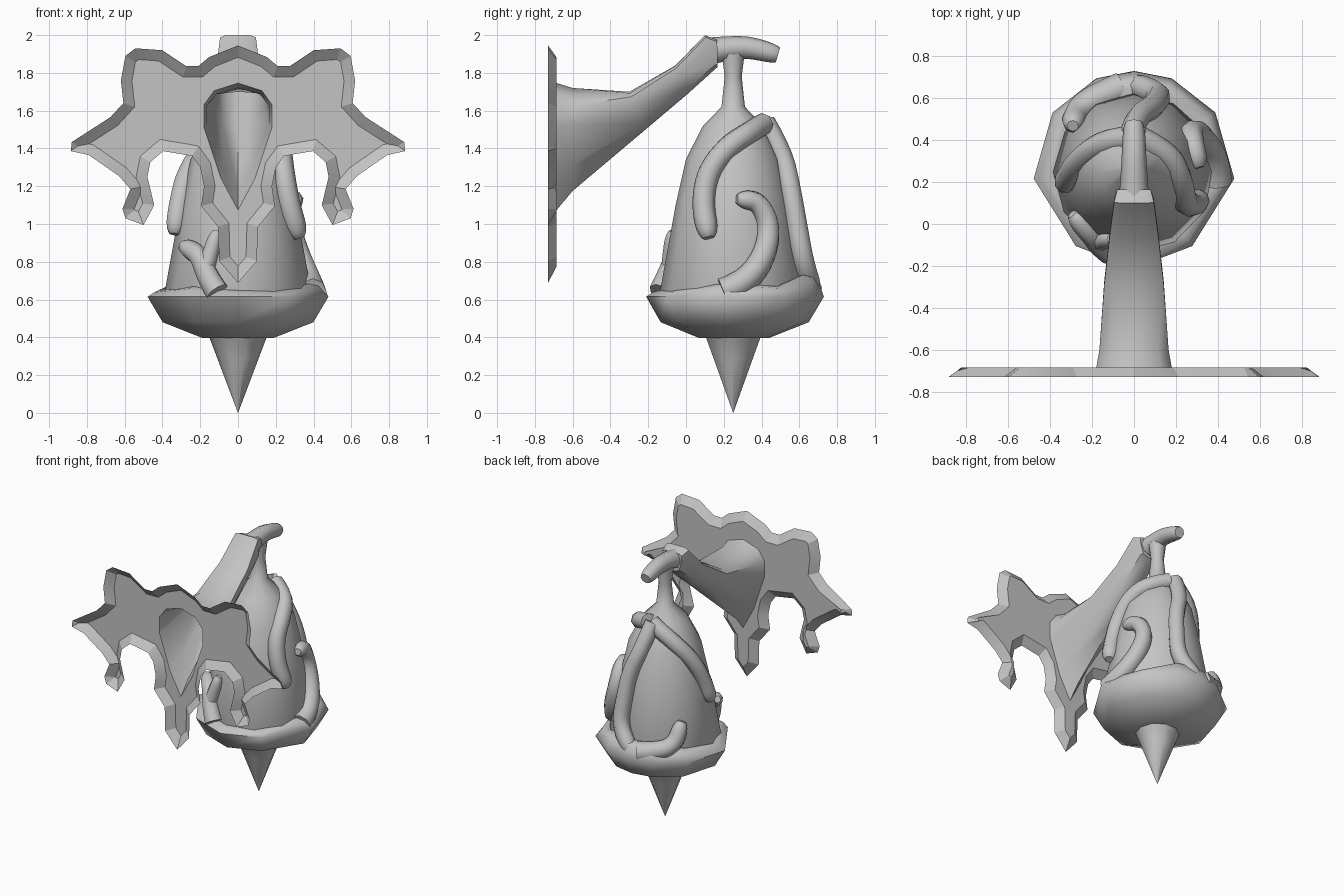
import bpy, bmesh, math
from mathutils import Vector

if "Cube" in bpy.data.objects:
    bpy.data.objects.remove(bpy.data.objects["Cube"])

CY = 0.25          # bell axis position in y
PLATE_Y = -0.685   # visible face of the wall plate

grey = bpy.data.materials.new("plain grey")
grey.diffuse_color = (0.55, 0.55, 0.55, 1)
grey.use_nodes = True
grey.node_tree.nodes["Principled BSDF"].inputs["Base Color"].default_value = grey.diffuse_color


def smooth(ob, angle):
    bpy.ops.object.select_all(action='DESELECT')
    ob.select_set(True)
    bpy.context.view_layer.objects.active = ob
    bpy.ops.object.shade_smooth_by_angle(angle=math.radians(angle))


def finish(name, bm, angle=40, recalc=True):
    if recalc:
        bmesh.ops.recalc_face_normals(bm, faces=bm.faces[:])
    me = bpy.data.meshes.new(name)
    bm.to_mesh(me)
    bm.free()
    ob = bpy.data.objects.new(name, me)
    bpy.context.collection.objects.link(ob)
    me.materials.append(grey)
    smooth(ob, angle)
    return ob


def loft(bm, rings):
    for a, b in zip(rings, rings[1:]):
        n = len(a)
        for i in range(n):
            bm.faces.new((a[i], a[(i + 1) % n], b[(i + 1) % n], b[i]))


def tube(name, pts):
    """Rounded tube through (x, y, z, radius) points."""
    cu = bpy.data.curves.new(name, 'CURVE')
    cu.dimensions = '3D'
    cu.bevel_depth = 1.0
    cu.bevel_resolution = 2
    cu.resolution_u = 4
    cu.use_fill_caps = True
    sp = cu.splines.new('NURBS')
    sp.points.add(len(pts) - 1)
    for p, (x, y, z, r) in zip(sp.points, pts):
        p.co = (x, y, z, 1)
        p.radius = r
    sp.order_u = 3
    sp.use_endpoint_u = True
    ob = bpy.data.objects.new(name, cu)
    bpy.context.collection.objects.link(ob)
    bpy.ops.object.select_all(action='DESELECT')
    ob.select_set(True)
    bpy.context.view_layer.objects.active = ob
    bpy.ops.object.convert(target='MESH')
    ob = bpy.context.view_layer.objects.active
    ob.data.materials.clear()
    ob.data.materials.append(grey)
    smooth(ob, 60)


# Arm cross-section: teardrop at the wall, flat-topped at the tip
def arm_ring(top, bot, w, flat):
    half = [(0.7, 0.94 + 0.06 * flat), (1, 0.83 + 0.1 * flat), (1, 0.65),
            (0.5 + 0.2 * flat, 0.25 - 0.15 * flat)]
    prof = [(0, 1)] + half + [(0, 0)] + [(-x, t) for x, t in reversed(half)]
    return [Vector((x * w, bot[0] + (top[0] - bot[0]) * t,
                    bot[1] + (top[1] - bot[1]) * t)) for x, t in prof]


ARM = [((PLATE_Y, 1.746), (PLATE_Y, 1.074), 0.18, 0),
       ((-0.60, 1.72), (-0.60, 1.175), 0.165, 0),
       ((-0.30, 1.70), (-0.22, 1.495), 0.142, 0.4),
       ((-0.055, 1.84), (0.008, 1.688), 0.115, 0.8),
       ((0.10, 2.0), (0.16, 1.825), 0.095, 1),
       ((0.165, 1.975), (0.167, 1.83), 0.08, 1)]
bm = bmesh.new()
rings = [[bm.verts.new(p) for p in arm_ring(*s)] for s in ARM]
loft(bm, rings)
bm.faces.new(rings[-1])
finish("bracket_arm", bm, 48)

# Wall plate: leafy outline, bevelled edge, open at the back and into the arm
HALF = [(0, 1.945), (.153, 1.884), (.21, 1.836), (.274, 1.836), (.40, 1.92),
        (.543, 1.93), (.596, 1.89), (.62, 1.76), (.607, 1.64), (.675, 1.566),
        (.88, 1.434), (.885, 1.386), (.79, 1.365), (.63, 1.254), (.57, 1.185),
        (.612, 1.08), (.596, 1.03), (.50, .995), (.443, 1.10), (.48, 1.249),
        (.464, 1.328), (.396, 1.386), (.243, 1.36), (.20, 1.30), (.18, 1.20),
        (.195, 1.095), (.105, .984), (.10, .804), (0, .688)]
outline = [Vector(p) for p in HALF + [(-x, z) for x, z in reversed(HALF[1:-1])]]


def inset(pts, width):
    """Mitred inward offset of a clockwise outline."""
    out = []
    for i, p in enumerate(pts):
        d1 = (p - pts[i - 1]).normalized()
        d2 = (pts[(i + 1) % len(pts)] - p).normalized()
        n1, n2 = Vector((d1.y, -d1.x)), Vector((d2.y, -d2.x))
        out.append(p + (n1 + n2) * width / max(1 + n1.dot(n2), 0.7))
    return out


bm = bmesh.new()
outer = [bm.verts.new((p.x, -0.73, p.y)) for p in outline]
inner = [bm.verts.new((p.x, PLATE_Y, p.y)) for p in inset(outline, 0.058)]
loft(bm, [outer, inner])
hole = [bm.verts.new(p) for p in arm_ring(*ARM[0])]
edges = [bm.edges.get((inner[i - 1], inner[i])) for i in range(len(inner))]
edges += [bm.edges.new((hole[i - 1], hole[i])) for i in range(len(hole))]
bmesh.ops.triangle_fill(bm, edges=edges, use_beauty=True, normal=(0, 1, 0))
bm.normal_update()
bmesh.ops.reverse_faces(bm, faces=[f for f in bm.faces if f.normal.y < 0])
finish("wall_plate", bm, 20, recalc=False)

# Hook at the end of the arm
tube("hook", [(0, .12, 1.915, .072), (0, .28, 1.94, .06), (0, .38, 1.925, .057),
              (0, .47, 1.90, .05), (0, .487, 1.895, .04)])


# Bell, rim and pointed drop; profiles are (radius, height)
def revolve(name, prof, angles, scale=None, rise=None):
    n = len(angles)
    scale, rise = scale or [1] * n, rise or [0] * n
    bm = bmesh.new()
    rings = []
    for r, z in prof:
        ring = []
        for a, s, h in zip(angles, scale, rise):
            up = h if z > 0.63 else 0
            ring.append(bm.verts.new((r * s * math.cos(math.radians(a)),
                                      CY + r * s * math.sin(math.radians(a)), z + up)))
        rings.append(ring)
    loft(bm, rings)
    bm.faces.new(rings[0])
    bm.faces.new(rings[-1])
    return finish(name, bm, 65)


BODY = [(.06, 1.90), (.045, 1.78), (.062, 1.62), (.16, 1.52), (.25, 1.345),
        (.305, 1.10), (.39, .63), (.36, .55)]
revolve("bell_body", BODY, range(0, 360, 30))
RIM = [(.34, .635), (.40, .65), (.445, .638), (.48, .615), (.40, .48), (.19, .397),
       (.10, .395)]
revolve("bell_rim", RIM, [90, 68, 36, -4, -52, -90, -128, -176, -216, -248],
        [1, 1, 1, 1, .94, .96, .94, 1, 1, 1],
        [.08, .08, .02, .04, 0, 0, .02, 0, .04, .08])
revolve("bell_point", [(.16, .41), (.15, .395), (.11, .29), (.0005, .0)],
        range(0, 360, 36))


# Vines that hug the bell, given as (angle around the axis, height)
def body_radius(z):
    for (r0, z0), (r1, z1) in zip(BODY, BODY[1:]):
        if z1 <= z <= z0:
            return r0 + (r1 - r0) * (z0 - z) / (z0 - z1)
    return BODY[-1][0]


def vine(name, path, r0=.055, r1=.055, out=.01):
    pts = []
    for i, (a, z) in enumerate(path):
        t = i / (len(path) - 1)
        R = body_radius(z) + out
        pts.append((R * math.cos(math.radians(a)),
                    CY + R * math.sin(math.radians(a)), z, r0 + (r1 - r0) * t))
    # blunt rounded tip
    a, b = Vector(pts[-2][:3]), Vector(pts[-1][:3])
    tip = b + (b - a).normalized() * 0.025
    pts.append((*tip, r1 * 0.5))
    tube(name, pts)


vine("vine_right_hanging", [(80, 1.53), (30, 1.49), (-8, 1.41), (-30, 1.27),
                            (-31, 1.10), (-23, .95)], .06, .06)
vine("vine_right_rising", [(-8, .64), (8, .68), (27, .82), (36, .99), (26, 1.12),
                           (8, 1.13)], .075, .05)
vine("vine_back", [(95, 1.54), (88, 1.38), (74, 1.18), (72, .98), (72, .80),
                   (90, .66)], .055, .06, .03)
vine("vine_left_hanging", [(90, 1.53), (135, 1.44), (170, 1.27), (185, 1.10),
                           (190, .97)], .06, .055)
vine("vine_back_stub", [(98, .66), (122, .68), (136, .74), (142, .86)], .075, .055, .02)
vine("vine_front_curl", [(-106, .64), (-115, .72), (-123, .83), (-142, .88)],
     .065, .05)
vine("vine_front_stub", [(-118, .74), (-114, .84), (-110, .94)], .05, .038)
